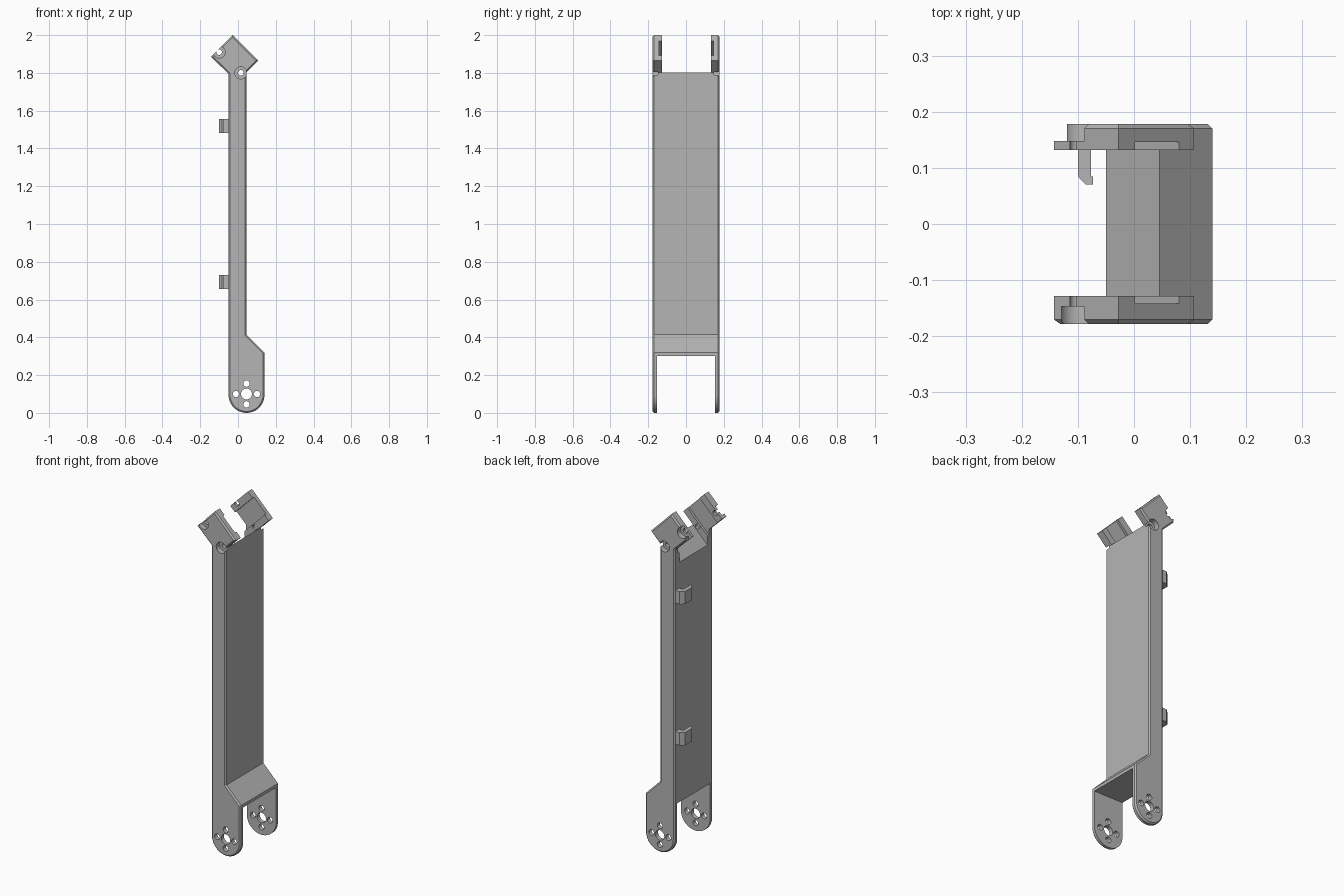
import bpy, bmesh, math
from mathutils import Vector

cube = bpy.data.objects.get("Cube")
if cube:
    bpy.data.objects.remove(cube, do_unlink=True)

grey = bpy.data.materials.new("plain_grey")
grey.use_nodes = True
color = (0.46, 0.46, 0.46, 1)
grey.diffuse_color = color
grey.node_tree.nodes["Principled BSDF"].inputs["Base Color"].default_value = color

Y0, Y1 = -0.178, 0.178        # outer faces of the two sides


def prism(name, points, lo, hi, axis="y", chamfer=0):
    """Extrude a 2D outline: (x, z) along y, or (x, y) along z."""
    def place(p, h):
        return (p[0], h, p[1]) if axis == "y" else (p[0], p[1], h)
    bm = bmesh.new()
    base = bm.faces.new([bm.verts.new(place(p, lo)) for p in points])
    top = bmesh.ops.extrude_face_region(bm, geom=[base])["geom"]
    step = Vector((0, hi - lo, 0)) if axis == "y" else Vector((0, 0, hi - lo))
    bmesh.ops.translate(bm, vec=step, verts=[g for g in top if isinstance(g, bmesh.types.BMVert)])
    bmesh.ops.recalc_face_normals(bm, faces=bm.faces)
    if chamfer:
        rim = [e for e in bm.edges if abs(e.verts[0].co.y - e.verts[1].co.y) < 1e-6]
        bmesh.ops.bevel(bm, geom=rim, offset=chamfer, segments=1, affect="EDGES")
    mesh = bpy.data.meshes.new(name)
    bm.to_mesh(mesh)
    bm.free()
    mesh.materials.append(grey)
    ob = bpy.data.objects.new(name, mesh)
    bpy.context.collection.objects.link(ob)
    return ob


def circle(x, z, r, n=24):
    return [(x + r * math.cos(2 * math.pi * i / n), z + r * math.sin(2 * math.pi * i / n))
            for i in range(n)]


def tilted(u0, u1, v0, v1):
    """Rectangle turned 45 degrees, with u = x + z and v = z - x."""
    return [((u - v) / 2, (u + v) / 2) for u, v in ((u0, v0), (u1, v0), (u1, v1), (u0, v1))]


def box(x0, x1, z0, z1):
    return [(x0, z0), (x1, z0), (x1, z1), (x0, z1)]


def cut(target, points, lo, hi):
    tool = prism("cutter", points, lo, hi)
    tool.hide_render = True
    mod = target.modifiers.new("cut", "BOOLEAN")
    mod.operation, mod.solver, mod.object = "DIFFERENCE", "EXACT", tool
    bpy.context.view_layer.objects.active = target
    bpy.ops.object.modifier_apply(modifier=mod.name)
    bpy.data.objects.remove(tool, do_unlink=True)


# Arm: one side outline with round foot and tilted head, chamfered on both sides
foot_x, foot_z, foot_r = 0.045, 0.1, 0.095
foot = [(foot_x - foot_r * math.cos(a), foot_z - foot_r * math.sin(a))
        for a in (math.pi * i / 24 for i in range(25))]
foot = [(x, z - 0.005 if z < foot_z else z) for x, z in foot]
outline = foot + [(0.14, 0.32), (0.045, 0.415), (0.045, 1.803), (0.107, 1.865),
                  (-0.028, 2.0), (-0.143, 1.885), (-0.05, 1.795)]
arm = prism("arm", outline, Y0, Y1, chamfer=0.008)

# Gaps between the foot plates and between the head plates
cut(arm, box(-0.3, 0.3, -0.1, 0.302), -0.153, 0.153)
cut(arm, tilted(1.5, 2.2, 1.758, 2.3), -0.128, 0.132)

# Shallow channel across the inner faces of the head plates
cut(arm, tilted(1.6, 2.2, 1.812, 1.968), -0.142, 0.146)

# Hub hole with four screw holes around it
cut(arm, circle(foot_x, foot_z, 0.029), -0.3, 0.3)
for i in range(4):
    a = i * math.pi / 2
    cut(arm, circle(foot_x + 0.055 * math.cos(a), foot_z + 0.055 * math.sin(a), 0.017, 16),
        -0.3, 0.3)

# Counterbored screw holes in the head
for x, z in ((-0.1, 1.91), (0.015, 1.8)):
    cut(arm, circle(x, z, 0.032), -0.3, -0.147)
    cut(arm, circle(x, z, 0.032), 0.148, 0.3)
    for lo, hi in ((-0.3, -0.1), (0.1, 0.3)):
        cut(arm, circle(x, z, 0.015, 16), lo, hi)

# Clipped outer corner of the rear head plate
cut(arm, box(-0.3, -0.119, 1.8, 2.1), 0.148, 0.3)

# Cable clips hooked over the open side
hook = [(-0.045, 0.17), (-0.078, 0.17), (-0.1, 0.15), (-0.1, 0.085), (-0.086, 0.07),
        (-0.073, 0.07), (-0.073, 0.085), (-0.077, 0.085), (-0.077, 0.135), (-0.045, 0.135)]
for name, z in (("lower_clip", 0.655), ("upper_clip", 1.482)):
    prism(name, hook, z, z + 0.075, axis="z")

# Smooth the round parts, keep edges sharp
bpy.ops.object.select_all(action="DESELECT")
arm.select_set(True)
bpy.context.view_layer.objects.active = arm
bpy.ops.object.shade_smooth_by_angle(angle=math.radians(25))
